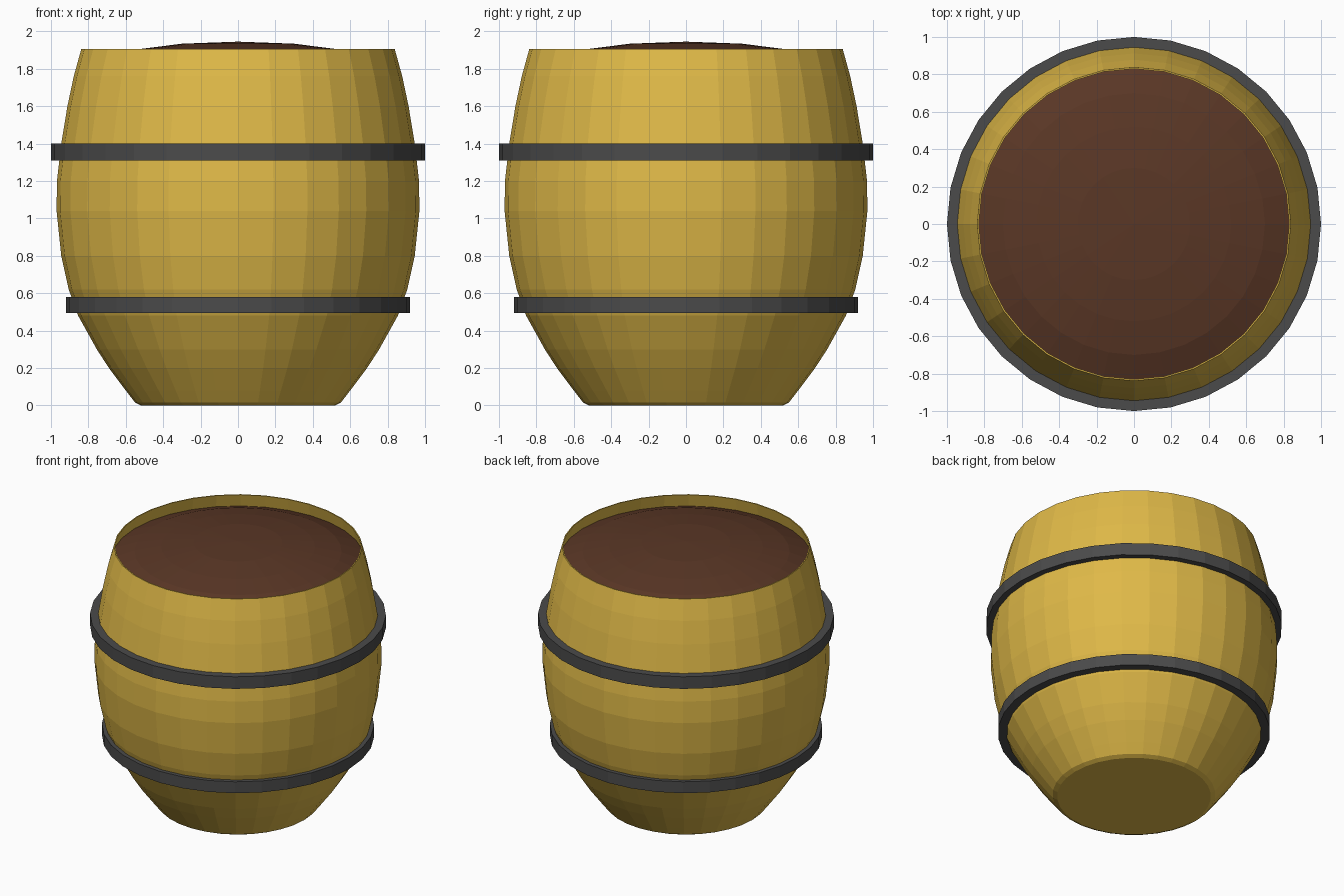
import bpy, bmesh
from math import cos, sin, tau

SEGMENTS = 32

cube = bpy.data.objects.get("Cube")
if cube:
    bpy.data.objects.remove(cube, do_unlink=True)


def material(name, color):
    mat = bpy.data.materials.new(name)
    mat.use_nodes = True
    mat.diffuse_color = (*color, 1)
    bsdf = next(n for n in mat.node_tree.nodes if n.type == 'BSDF_PRINCIPLED')
    bsdf.inputs["Base Color"].default_value = (*color, 1)
    bsdf.inputs["Roughness"].default_value = 0.9
    return mat


def lathe(name, profile, mat, closed=False):
    """Revolve (radius, height) points; a zero radius becomes a pole."""
    bm = bmesh.new()
    rings = []
    for r, z in profile:
        if r == 0:
            rings.append([bm.verts.new((0, 0, z))] * SEGMENTS)
        else:
            rings.append([bm.verts.new((r * cos(tau * i / SEGMENTS),
                                        r * sin(tau * i / SEGMENTS), z))
                          for i in range(SEGMENTS)])
    pairs = list(zip(rings, rings[1:]))
    if closed:
        pairs.append((rings[-1], rings[0]))
    for low, high in pairs:
        for i in range(SEGMENTS):
            j = (i + 1) % SEGMENTS
            corners = list(dict.fromkeys((low[i], low[j], high[j], high[i])))
            bm.faces.new(corners)
    mesh = bpy.data.meshes.new(name)
    bm.to_mesh(mesh)
    bm.free()
    mesh.materials.append(mat)
    obj = bpy.data.objects.new(name, mesh)
    bpy.context.collection.objects.link(obj)
    return obj


wood = material("golden wood", (0.74, 0.485, 0.064))
iron = material("dark iron", (0.07, 0.07, 0.07))
soil = material("brown soil", (0.102, 0.038, 0.019))

# Bulging barrel wall with closed bottom, thin rim and short inner lip
lathe("barrel", [(0, 0), (0.52, 0), (0.55, 0.015), (0.6, 0.08), (0.69, 0.2),
                 (0.755, 0.3), (0.855, 0.48), (0.905, 0.62), (0.945, 0.8),
                 (0.97, 1.04), (0.968, 1.2), (0.945, 1.4), (0.912, 1.6),
                 (0.878, 1.76), (0.838, 1.905), (0.83, 1.905),
                 (0.868, 1.76), (0.88, 1.7)], wood)

# Domed filling just below the rim
lathe("soil_mound", [(0.855, 1.81), (0.7, 1.87), (0.52, 1.906),
                     (0.3, 1.934), (0, 1.945)], soil)

# Two flat hoops
for name, outer, inner, bottom, top in (("lower_hoop", 0.92, 0.85, 0.495, 0.58),
                                        ("upper_hoop", 1.0, 0.93, 1.31, 1.4)):
    lathe(name, [(inner, bottom), (outer, bottom), (outer, top), (inner, top)],
          iron, closed=True)
